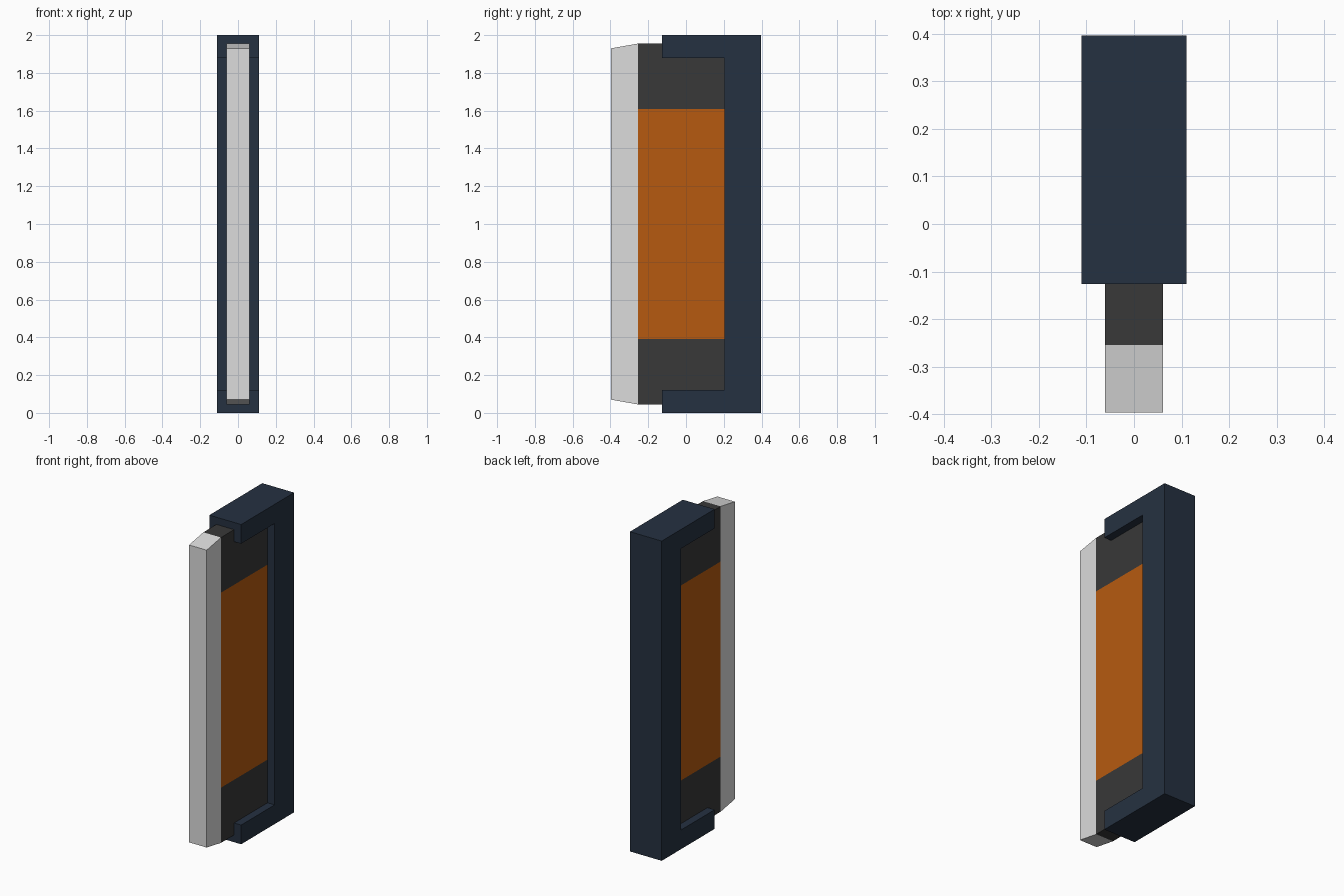
import bpy
import bmesh

if "Cube" in bpy.data.objects:
    bpy.data.objects.remove(bpy.data.objects["Cube"])


def material(name, rgb):
    m = bpy.data.materials.new(name)
    m.diffuse_color = (*rgb, 1.0)
    m.use_nodes = True
    m.node_tree.nodes["Principled BSDF"].inputs["Base Color"].default_value = m.diffuse_color
    return m


NAVY = material("navy_frame", (0.0185, 0.0307, 0.0529))
DARK = material("charcoal", (0.0395, 0.0395, 0.0395))
ORANGE = material("burnt_orange", (0.468, 0.102, 0.0052))
GREY = material("light_grey", (0.716, 0.716, 0.716))


def prism(name, profile, half_width, mats, cuts=()):
    """Extrude a closed (y, z) profile symmetrically along x, with level cuts."""
    bm = bmesh.new()
    base = bm.faces.new([bm.verts.new((-half_width, y, z)) for y, z in profile])
    ext = bmesh.ops.extrude_face_region(bm, geom=[base], use_keep_orig=True)
    moved = [g for g in ext["geom"] if isinstance(g, bmesh.types.BMVert)]
    bmesh.ops.translate(bm, verts=moved, vec=(2 * half_width, 0, 0))
    for z in cuts:
        geom = bm.verts[:] + bm.edges[:] + bm.faces[:]
        bmesh.ops.bisect_plane(bm, geom=geom, plane_co=(0, 0, z), plane_no=(0, 0, 1))
    bmesh.ops.recalc_face_normals(bm, faces=bm.faces[:])
    # faces between the two cuts take the second material
    if cuts:
        for f in bm.faces:
            if cuts[0] < f.calc_center_median().z < cuts[1]:
                f.material_index = 1
    mesh = bpy.data.meshes.new(name)
    bm.to_mesh(mesh)
    bm.free()
    for m in mats:
        mesh.materials.append(m)
    ob = bpy.data.objects.new(name, mesh)
    bpy.context.collection.objects.link(ob)
    return ob


FRONT, EDGE, ARM, SPINE, BACK = -0.397, -0.255, -0.126, 0.205, 0.397

# C-shaped holder: spine at the back with an arm at each end
prism("holder_frame",
      [(BACK, 0), (BACK, 2), (ARM, 2), (ARM, 1.88),
       (SPINE, 1.88), (SPINE, 0.12), (ARM, 0.12), (ARM, 0)],
      0.11, [NAVY])

# Flat core plate with an orange middle band
prism("core_plate",
      [(EDGE, 0.045), (SPINE + 0.02, 0.045), (SPINE + 0.02, 1.955), (EDGE, 1.955)],
      0.061, [DARK, ORANGE], cuts=(0.39, 1.61))

# Pale front strip, tapering slightly at top and bottom
prism("front_strip",
      [(FRONT, 0.07), (EDGE, 0.045), (EDGE, 1.955), (FRONT, 1.93)],
      0.061, [GREY])
